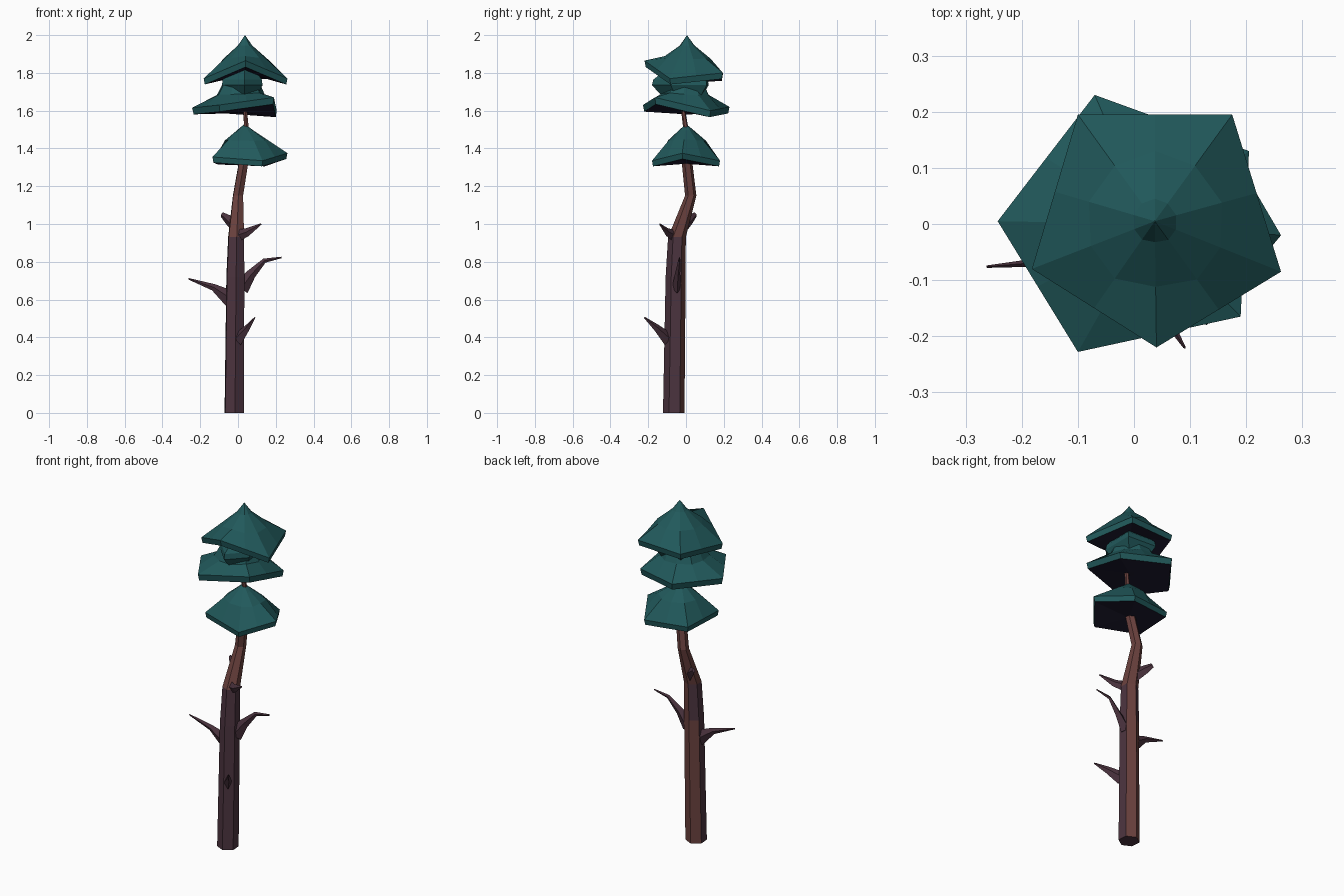
import bpy, bmesh, math
from mathutils import Vector as V

if "Cube" in bpy.data.objects:
    bpy.data.objects.remove(bpy.data.objects["Cube"])


def mat(name, rgb):
    m = bpy.data.materials.new(name)
    m.diffuse_color = (*rgb, 1)
    m.use_nodes = True
    m.node_tree.nodes["Principled BSDF"].inputs["Base Color"].default_value = m.diffuse_color
    return m


NEEDLES = mat("teal needles", (0.015, 0.099, 0.104))
UNDER = mat("dark underside", (0.013, 0.011, 0.030))
BARK = mat("purple bark", (0.072, 0.034, 0.050))
RED = mat("red brown wood", (0.145, 0.053, 0.048))


def loft(name, rings, mats, rule=lambda level, side: 0):
    """Join equal rings of points into a closed flat-faced skin."""
    bm = bmesh.new()
    rows = [[bm.verts.new(p) for p in r] for r in rings]
    n = len(rows[0])
    for lv in range(len(rows) - 1):
        a, b = rows[lv], rows[lv + 1]
        for i in range(n):
            j = (i + 1) % n
            f = bm.faces.new((a[i], a[j], b[j], b[i]))
            f.material_index = rule(lv, i)
    bm.faces.new(rows[0][::-1]).material_index = rule(0, n - 1)
    bm.faces.new(rows[-1]).material_index = rule(len(rows) - 2, 0)
    bmesh.ops.remove_doubles(bm, verts=bm.verts, dist=0.0005)
    bmesh.ops.recalc_face_normals(bm, faces=bm.faces)
    me = bpy.data.meshes.new(name)
    bm.to_mesh(me)
    bm.free()
    ob = bpy.data.objects.new(name, me)
    bpy.context.collection.objects.link(ob)
    for m in mats:
        me.materials.append(m)
    return ob


# trunk: bent hexagonal column (x, y, z, radius)
path = [(-0.02, -0.065, 0, 0.057), (-0.014, -0.055, 0.72, 0.053),
        (-0.010, -0.048, 0.93, 0.047), (0.0, 0.025, 1.15, 0.030),
        (0.03, 0.005, 1.33, 0.028), (0.045, 0.0, 1.50, 0.014),
        (0.038, -0.015, 1.60, 0.011), (0.035, 0.0, 1.72, 0.006)]
rings = []
for x, y, z, r in path:
    angs = [math.radians(34 + 60 * k) for k in range(6)]
    rings.append([V((x + r * math.cos(a), y + r * math.sin(a), z)) for a in angs])


def bark_rule(level, side):
    # bare wood on the upper trunk and down the back
    if level >= 2 or (level == 0 and side in (0, 1)) or (level == 1 and side == 0):
        return 1
    return 0


loft("trunk", rings, [BARK, RED], bark_rule)


# dead branches: tapered blades, taller than wide
def branch(name, pts):
    rs = []
    for i, (x, y, z, r) in enumerate(pts):
        p0, p1 = pts[max(i - 1, 0)], pts[min(i + 1, len(pts) - 1)]
        d = (V(p1[:3]) - V(p0[:3])).normalized()
        s = d.cross(V((0, 0, 1))).normalized()
        u = s.cross(d)
        c = V((x, y, z))
        rs.append([c + u * r, c + s * r * 0.55, c - u * r, c - s * r * 0.55])
    loft(name, rs, [BARK])


branch("branch_left", [(-0.04, -0.055, 0.605, 0.045), (-0.13, -0.065, 0.665, 0.018),
                       (-0.262, -0.076, 0.71, 0.004)])
branch("branch_right", [(0.015, -0.05, 0.66, 0.044), (0.07, -0.045, 0.735, 0.026),
                        (0.14, -0.035, 0.806, 0.012), (0.23, -0.035, 0.823, 0.004)])
branch("branch_front", [(0.0, -0.095, 0.39, 0.038), (0.05, -0.155, 0.45, 0.020),
                        (0.09, -0.22, 0.505, 0.004)])
branch("branch_upper_front", [(-0.01, -0.055, 0.935, 0.034), (0.05, -0.1, 0.957, 0.022),
                              (0.122, -0.14, 1.0, 0.004)])
branch("branch_upper_back", [(-0.01, -0.015, 0.985, 0.036), (-0.055, 0.025, 1.025, 0.026),
                             (-0.085, 0.05, 1.05, 0.014)])


# foliage tiers: five drooping corners with a thin rim and a dark underside
def tier(name, peak, corners, ring_z, neck, rim, lift=0.0):
    peak = V(peak)
    cs = [V(c) for c in corners]
    outer, inner = [], []
    for i, c in enumerate(cs):
        m = (c + cs[(i + 1) % 5]) / 2
        outer += [c, m]
        for p, k in ((c, 0.52), (m, 0.66)):
            q = peak.lerp(p, k)
            q.z = ring_z + (p.z - min(v.z for v in cs)) * 0.2
            inner.append(q)
    top = []
    for q in inner:
        t = peak.lerp(q, neck[0])
        t.z = neck[1]
        top.append(t)
    mid = V((peak.x, peak.y, sum(c.z for c in cs) / 5))
    low = [mid.lerp(p, 0.97) - V((0, 0, rim)) for p in outer]
    hollow = [mid.lerp(p, 0.1) - V((0, 0, rim - lift)) for p in outer]
    loft(name, [hollow, low, outer, inner, top, [peak + (t - peak) * 0.03 for t in top]],
         [NEEDLES, UNDER], lambda lv, s: 1 if lv == 0 else 0)


tier("foliage_top", (0.037, 0.005, 2.0),
     [(0.175, 0.195, 1.80), (-0.10, 0.195, 1.79), (-0.182, -0.08, 1.77),
      (0.04, -0.22, 1.865), (0.262, -0.085, 1.77)], 1.87, (0.32, 1.945), 0.032, 0.03)
tier("foliage_middle", (0.03, 0.0, 1.86),
     [(0.205, 0.13, 1.60), (-0.07, 0.23, 1.62), (-0.243, 0.005, 1.615),
      (-0.10, -0.228, 1.63), (0.19, -0.165, 1.67)], 1.68, (0.68, 1.77), 0.035)
tier("foliage_bottom", (0.035, 0.0, 1.53),
     [(0.145, 0.18, 1.335), (-0.11, 0.14, 1.345), (-0.135, -0.11, 1.355),
      (0.13, -0.18, 1.335), (0.262, -0.02, 1.375)], 1.44, (0.4, 1.495), 0.03)

# small inner skirt tucked under the top tier
skirt = [(0.13, 0.11), (-0.05, 0.12), (-0.085, -0.05), (0.035, -0.18), (0.13, -0.08)]
loft("foliage_inner_skirt",
     [[V((0.03 + (x - 0.03) * k, y * k, z)) for x, y in skirt]
      for k, z in ((0.72, 1.68), (1.0, 1.735), (0.96, 1.765), (0.55, 1.82))], [NEEDLES])
